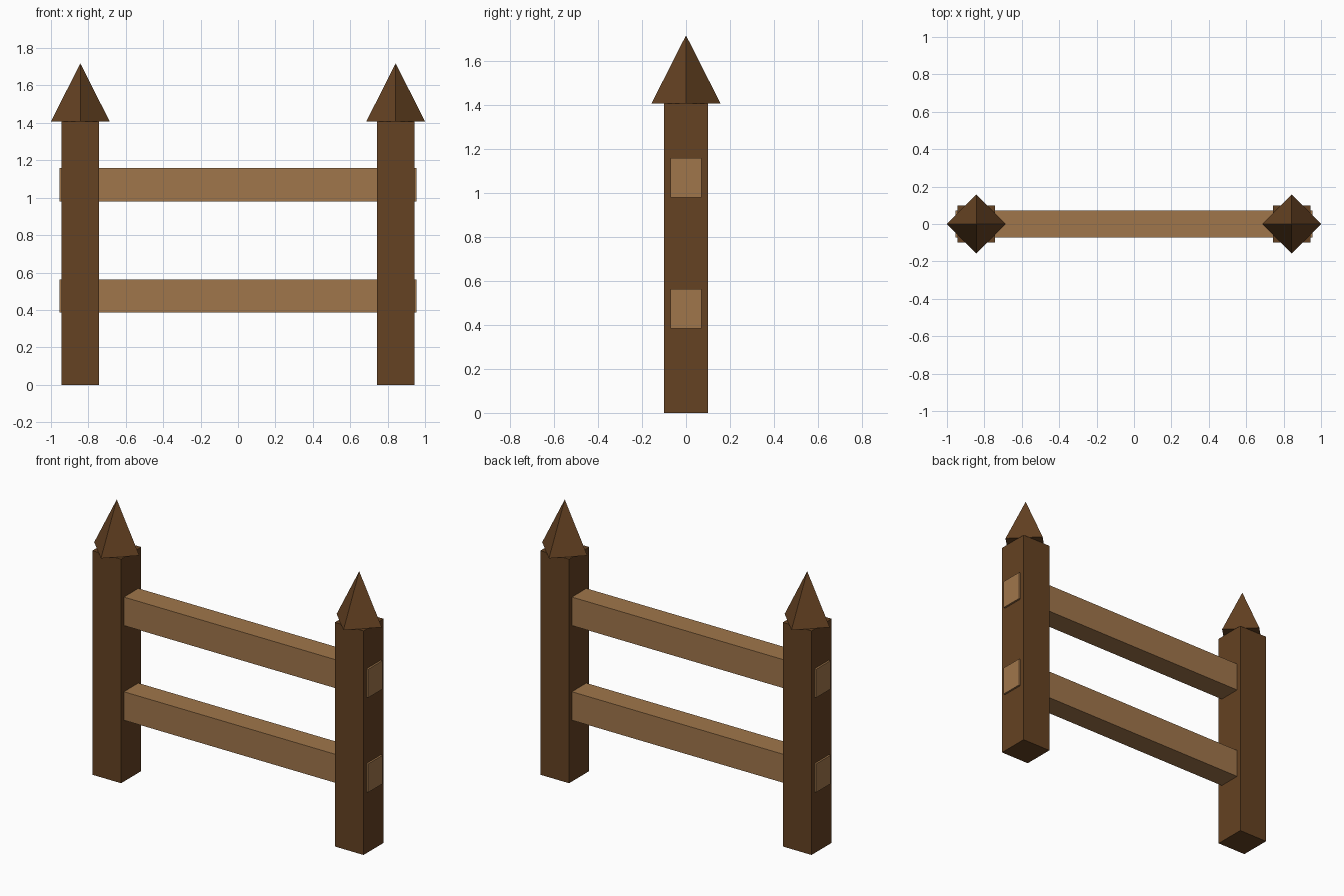
import bpy
import math

if "Cube" in bpy.data.objects:
    bpy.data.objects.remove(bpy.data.objects["Cube"])


def material(name, color):
    m = bpy.data.materials.new(name)
    m.diffuse_color = (*color, 1)
    m.use_nodes = True
    m.node_tree.nodes["Principled BSDF"].inputs["Base Color"].default_value = m.diffuse_color
    return m


DARK = material("dark brown wood", (0.130, 0.054, 0.016))
LIGHT = material("light brown wood", (0.352, 0.181, 0.070))


def box(name, x, z0, z1, sx, sy, mat):
    bpy.ops.mesh.primitive_cube_add(size=1, location=(x, 0, (z0 + z1) / 2))
    o = bpy.context.object
    o.name = name
    o.scale = (sx, sy, z1 - z0)
    bpy.ops.object.transform_apply(location=False, rotation=False, scale=True)
    o.data.materials.append(mat)


POST_TOP = 1.408
for side, x in (("left", -0.843), ("right", 0.843)):
    # square post
    box(side + "_post", x, 0, POST_TOP, 0.2, 0.2, DARK)
    # pyramid cap, its corners turned along x and y
    height = 1.718 - POST_TOP
    bpy.ops.mesh.primitive_cone_add(vertices=4, radius1=0.157, radius2=0, depth=height,
                                    location=(x, 0, POST_TOP + height / 2))
    cap = bpy.context.object
    cap.name = side + "_post_cap"
    cap.data.materials.append(DARK)

# two rails running through both posts
for name, z0, z1 in (("lower_rail", 0.385, 0.564), ("upper_rail", 0.98, 1.159)):
    box(name, 0, z0, z1, 1.91, 0.143, LIGHT)
